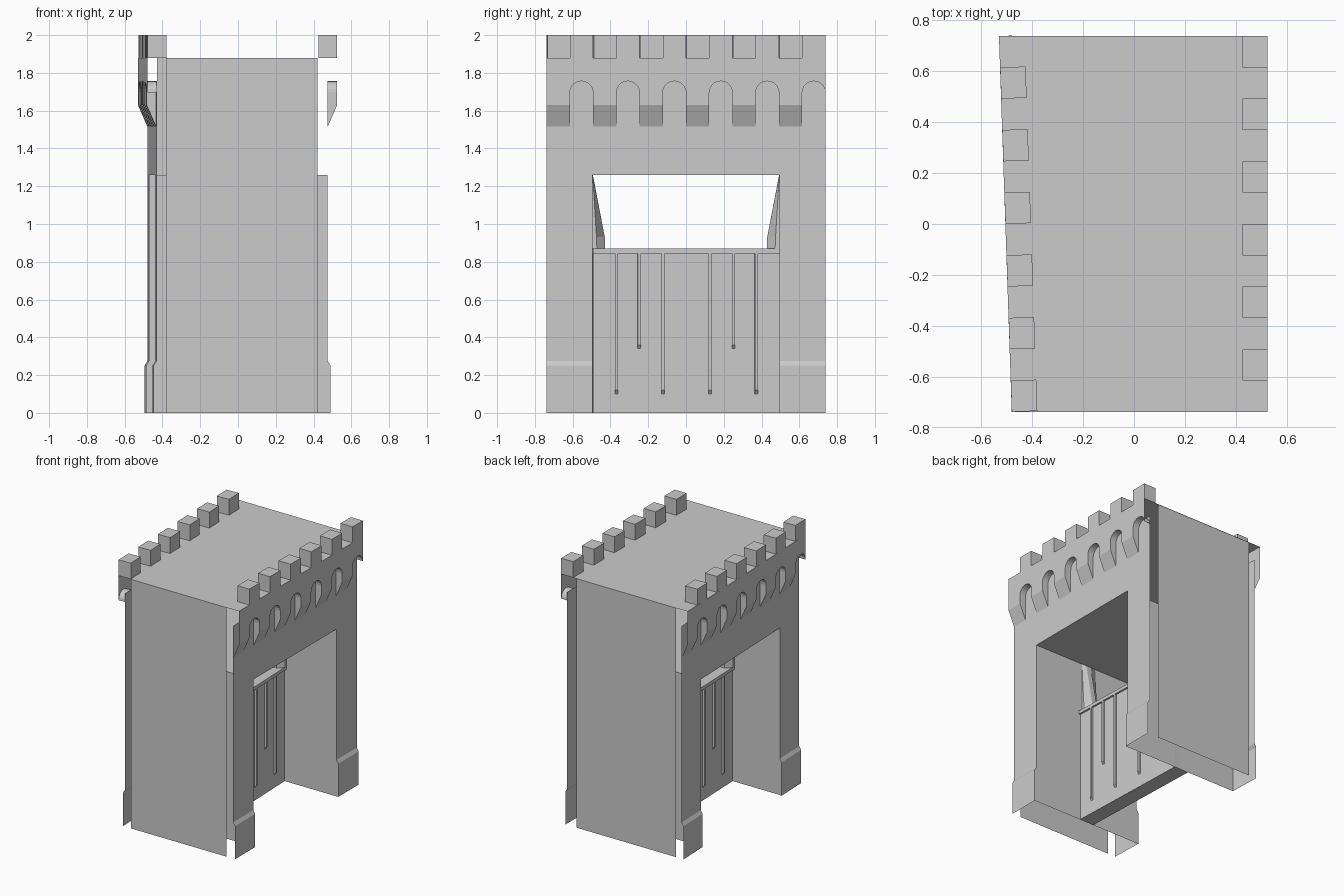
import bpy, bmesh, math
from mathutils import Matrix

cube = bpy.data.objects.get("Cube")
if cube:
    bpy.data.objects.remove(cube, do_unlink=True)

stone = bpy.data.materials.new("grey_stone")
stone.use_nodes = True
GREY = (0.6, 0.6, 0.6, 1)
stone.diffuse_color = GREY
stone.node_tree.nodes["Principled BSDF"].inputs["Base Color"].default_value = GREY

HALF = 0.738              # half the depth of the building
GATE = 0.495              # half the passage width
LINTEL, ROOF, TOP = 1.26, 1.88, 2.0
WALL, OUT = 0.475, 0.525  # wall plane and overhanging parapet plane
STEP = HALF / 6           # width of one corbel, arch or merlon
SPRING, BAND, FOOT = 1.695, 1.63, 1.515

# The far facade is a half-turn copy set slightly askew
SKEW = 0.034
turned = Matrix.Translation((0.02, 0.018, 0)) @ Matrix.Rotation(math.pi + SKEW, 4, 'Z')


def face(bm, pts):
    bm.faces.new([bm.verts.new(p) for p in pts])


def box(bm, x0, x1, y0, y1, z0, z1):
    m = Matrix.Translation(((x0 + x1) / 2, (y0 + y1) / 2, (z0 + z1) / 2))
    m = m @ Matrix.Diagonal((x1 - x0, y1 - y0, z1 - z0, 1))
    bmesh.ops.create_cube(bm, size=1, matrix=m)


def make(name, bm, matrix=None):
    bmesh.ops.remove_doubles(bm, verts=bm.verts, dist=0.0005)
    bmesh.ops.recalc_face_normals(bm, faces=bm.faces)
    mesh = bpy.data.meshes.new(name)
    bm.to_mesh(mesh)
    bm.free()
    mesh.materials.append(stone)
    ob = bpy.data.objects.new(name, mesh)
    bpy.context.collection.objects.link(ob)
    if matrix:
        ob.matrix_world = matrix
    return ob


def facade_wall():
    # Legs with a splayed plinth, and the panel over the opening
    bm = bmesh.new()
    profile = [(0.49, 0), (0.49, 0.25), (WALL, 0.275), (WALL, LINTEL)]
    for y0, y1 in ((-HALF, -GATE), (GATE, HALF)):
        for (xa, za), (xb, zb) in zip(profile, profile[1:]):
            face(bm, [(xa, y0, za), (xa, y1, za), (xb, y1, zb), (xb, y0, zb)])
        for s in (y0, y1):
            if abs(s) < HALF:   # plinth return inside the passage
                face(bm, [(WALL, s, 0), (0.49, s, 0), (0.49, s, 0.25), (WALL, s, 0.275)])
    z = SPRING + STEP / 2
    face(bm, [(WALL, -HALF, LINTEL), (WALL, HALF, LINTEL), (WALL, HALF, z), (WALL, -HALF, z)])
    return bm


def parapet():
    # Overhanging band with arches, carried on sloping corbels
    bm = bmesh.new()
    outline = [(-HALF, ROOF)]
    for i in range(6):
        y0 = -HALF + 2 * i * STEP
        y1, y2, r = y0 + STEP, y0 + 2 * STEP, STEP / 2
        arc = [(y1 + r - r * math.cos(a), SPRING + r * math.sin(a))
               for a in (math.pi * k / 10 for k in range(11))]
        outline += [(y0, BAND), (y1, BAND)] + arc
        for (ya, za), (yb, zb) in zip(arc, arc[1:]):
            face(bm, [(OUT, ya, za), (OUT, yb, zb), (WALL, yb, zb), (WALL, ya, za)])
        face(bm, [(OUT, y0, BAND), (OUT, y1, BAND), (WALL, y1, FOOT), (WALL, y0, FOOT)])
        for y in ((y0, y1) if i else (y1,)):
            face(bm, [(OUT, y, BAND), (OUT, y, SPRING), (WALL, y, SPRING), (WALL, y, FOOT)])
    outline.append((HALF, ROOF))
    face(bm, [(OUT, y, z) for y, z in outline])
    return bm


def merlons():
    bm = bmesh.new()
    for i in range(6):
        y = -HALF + (2 * i + 1) * STEP
        box(bm, OUT - 0.1, OUT, y, y + STEP, ROOF, TOP)
    return bm


for side, matrix in (("left", None), ("right", turned)):
    make(side + "_facade_wall", facade_wall(), matrix)
    make(side + "_parapet", parapet(), matrix)
    make(side + "_merlons", merlons(), matrix)


def far_x(x, y):
    # Plane x of the skewed facade at depth y
    return 0.02 - x - SKEW * y


def slab(name, x, half, z):
    bm = bmesh.new()
    face(bm, [(x, -half, z), (x, half, z), (far_x(x, half), half, z), (far_x(x, -half), -half, z)])
    make(name, bm)


slab("roof", OUT, HALF, ROOF)
slab("passage_ceiling", WALL, GATE, LINTEL)


def upright(name, x0, x1, y, z):
    bm = bmesh.new()
    face(bm, [(x0, y, 0), (x1, y, 0), (x1, y, z), (x0, y, z)])
    make(name, bm)


upright("front_wall", -0.38, 0.42, -0.735, ROOF)
upright("back_wall", -0.43, 0.40, 0.735, ROOF)
upright("front_passage_wall", far_x(WALL, -GATE), WALL, -GATE, LINTEL)
upright("back_passage_wall", far_x(WALL, GATE), WALL, GATE, LINTEL)

# Cross wall in the passage, with pointed ribs under a thin ledge
tilt = Matrix.Rotation(SKEW, 4, 'Z')
T, RIB, H = 0.06, 0.014, 0.87
bm = bmesh.new()
box(bm, -T, T, -GATE, GATE, 0, H)
make("cross_wall", bm, tilt)

bm = bmesh.new()
for s in (-1, 1):
    xa, xb = sorted((s * T, s * (T + RIB)))
    box(bm, xa, xb, -GATE, GATE, H - 0.025, H)
    for y, end in ((-0.37, 0.1), (-0.25, 0.34), (-0.125, 0.1),
                   (0.125, 0.1), (0.25, 0.34), (0.37, 0.1)):
        box(bm, xa, xb, y - 0.008, y + 0.008, end, H - 0.025)
        for v in bm.verts:   # slope the lower end back to the wall
            if abs(v.co.z - end) < 0.001 and abs(v.co.y - y) < 0.01 and abs(v.co.x) > T + 0.005:
                v.co.z += 0.02
make("cross_wall_ribs", bm, tilt)

# Tapered brackets rising from the cross wall to the ceiling corners
for name, s in (("front_bracket", -1), ("back_bracket", 1)):
    bm = bmesh.new()
    rings = []
    for z, root, tip in ((H, 0.472, 0.43), (0.93, 0.474, 0.43), (LINTEL, 0.494, 0.493)):
        plan = [(-T, GATE), (-T, root), (-0.02, tip), (0.02, tip), (T, root), (T, GATE)]
        rings.append([bm.verts.new((x, s * y, z)) for x, y in plan])
    for a, b in zip(rings, rings[1:]):
        for i in range(5):
            bm.faces.new((a[i], a[i + 1], b[i + 1], b[i]))
    make(name, bm)
